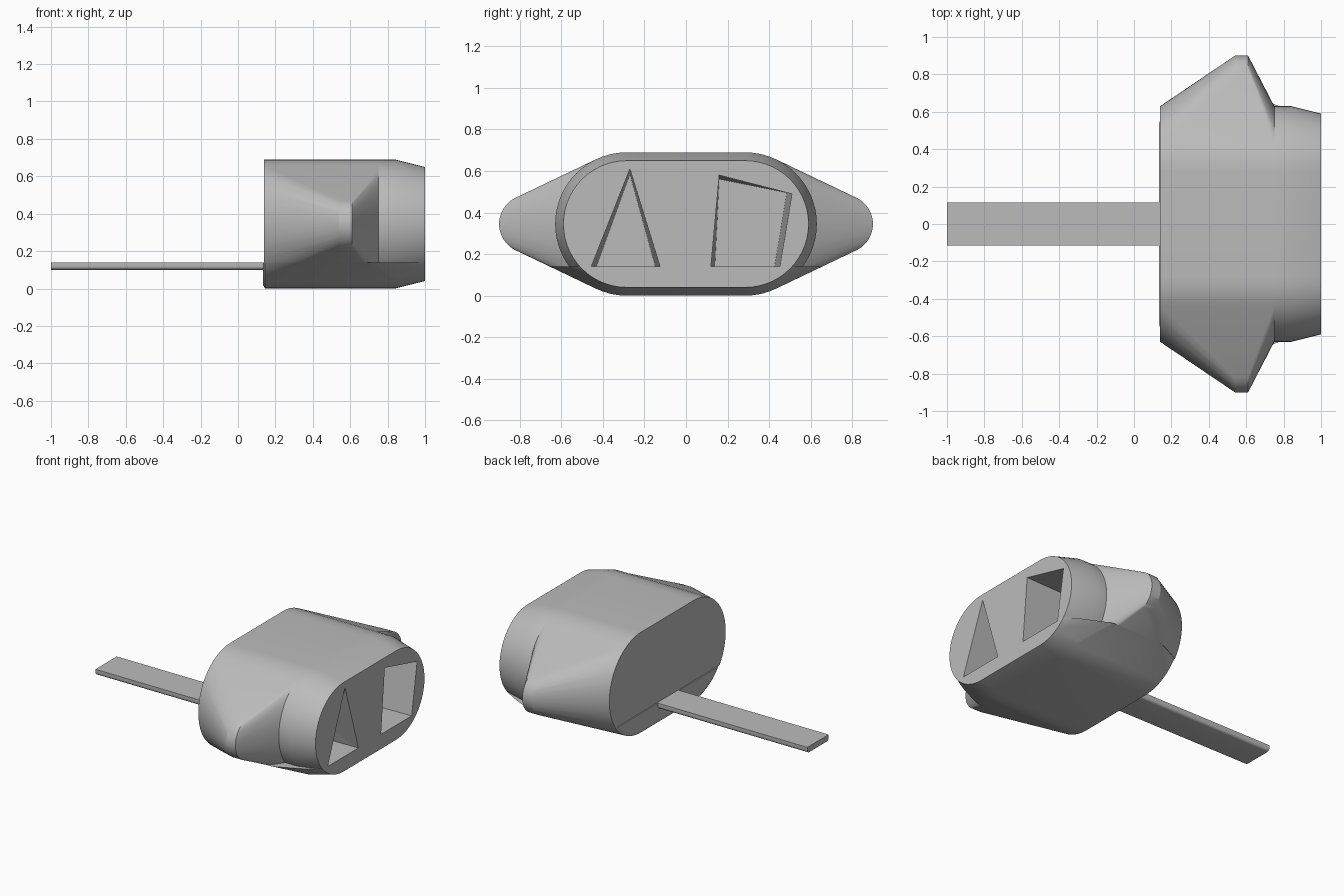
import bpy, bmesh
from math import sin, cos, pi, radians
from mathutils import Vector

default = bpy.data.objects.get("Cube")
if default:
    bpy.data.objects.remove(default, do_unlink=True)

grey = bpy.data.materials.new("plain_grey")
grey.use_nodes = True
COLOUR = (0.5, 0.5, 0.5, 1)
grey.diffuse_color = COLOUR
grey.node_tree.nodes["Principled BSDF"].inputs["Base Color"].default_value = COLOUR

MID = 0.345      # height of the body axis
SPLIT = 0.14     # seam between lower and upper shell


def oval(x, radius, offset=0.285, steps=28):
    """Upright oval ring: two half circles around y = +-offset."""
    ring = []
    for side in (1, -1):
        for i in range(steps + 1):
            a = -pi / 2 + pi * i / steps
            ring.append(Vector((x, side * (offset + radius * cos(a)), MID + side * radius * sin(a))))
    return ring


def add_object(name, bm):
    mesh = bpy.data.meshes.new(name)
    bm.to_mesh(mesh)
    bm.free()
    mesh.materials.append(grey)
    obj = bpy.data.objects.new(name, mesh)
    bpy.context.collection.objects.link(obj)
    return obj


def hull(name, points, keep=0):
    """Convex solid around the points; keep = 1 / -1 keeps only above / below the seam."""
    bm = bmesh.new()
    for p in points:
        bm.verts.new(p)
    result = bmesh.ops.convex_hull(bm, input=bm.verts)
    loose = {g for g in result["geom_interior"] + result["geom_unused"] if isinstance(g, bmesh.types.BMVert)}
    bmesh.ops.delete(bm, geom=list(loose), context="VERTS")
    bmesh.ops.dissolve_limit(bm, angle_limit=radians(0.3), verts=bm.verts, edges=bm.edges)
    if keep:
        cut = bmesh.ops.bisect_plane(bm, geom=bm.verts[:] + bm.edges[:] + bm.faces[:], plane_co=(0, 0, SPLIT),
                                     plane_no=(0, 0, 1), clear_inner=keep > 0, clear_outer=keep < 0)
        rim = [g for g in cut["geom_cut"] if isinstance(g, bmesh.types.BMEdge)]
        bmesh.ops.contextual_create(bm, geom=rim)
    bmesh.ops.recalc_face_normals(bm, faces=bm.faces)
    return add_object(name, bm)


def smooth(obj):
    bpy.ops.object.select_all(action="DESELECT")
    obj.select_set(True)
    bpy.context.view_layer.objects.active = obj
    bpy.ops.object.shade_smooth_by_angle(angle=radians(25))


# Ring sections shared by the shells
tips = oval(0.54, 0.14, 0.76) + oval(0.61, 0.14, 0.76)
nose_rings = oval(0.84, 0.345) + oval(1.0, 0.305)

# Upper shell with side wings, nose ring and lower shell
upper = hull("upper_shell", oval(0.14, 0.345) + tips + oval(0.75, 0.345), 1)
nose = hull("nose", oval(0.75, 0.345) + nose_rings, 1)
lower = hull("lower_shell", oval(0.133, 0.325) + oval(0.145, 0.345) + tips + nose_rings, -1)

# Tapered openings: (y, z) outline at the mouth and at the back
DEPTH_X = 0.2
openings = {
    "triangle_cutter": ([(-0.46, 0.13), (-0.122, 0.13), (-0.27, 0.61)],
                        [(-0.435, 0.13), (-0.145, 0.13), (-0.27, 0.585)]),
    "quad_cutter": ([(0.119, 0.13), (0.45, 0.13), (0.51, 0.49), (0.16, 0.58)],
                    [(0.139, 0.13), (0.425, 0.13), (0.485, 0.495), (0.16, 0.56)]),
}
for name, (mouth, back) in openings.items():
    cutter = hull(name, [(1.001, y, z) for y, z in mouth] + [(DEPTH_X, y, z) for y, z in back])
    cutter.hide_render = True
    cutter.hide_viewport = True
    for shell in (upper, nose):
        mod = shell.modifiers.new(name, "BOOLEAN")
        mod.object = cutter
        mod.operation = "DIFFERENCE"
        mod.solver = "EXACT"

# Flat handle with rounded lower edges
profile = [(0.115, 0.14), (0.115, 0.128)]
profile += [(0.095 + 0.02 * cos(a), 0.12 - 0.02 * sin(a)) for a in (i * pi / 12 for i in range(7))]
handle = hull("handle", [(x, s * y, z) for x in (-1, 0.2) for s in (1, -1) for y, z in profile])

for part in (upper, nose, lower, handle):
    smooth(part)
